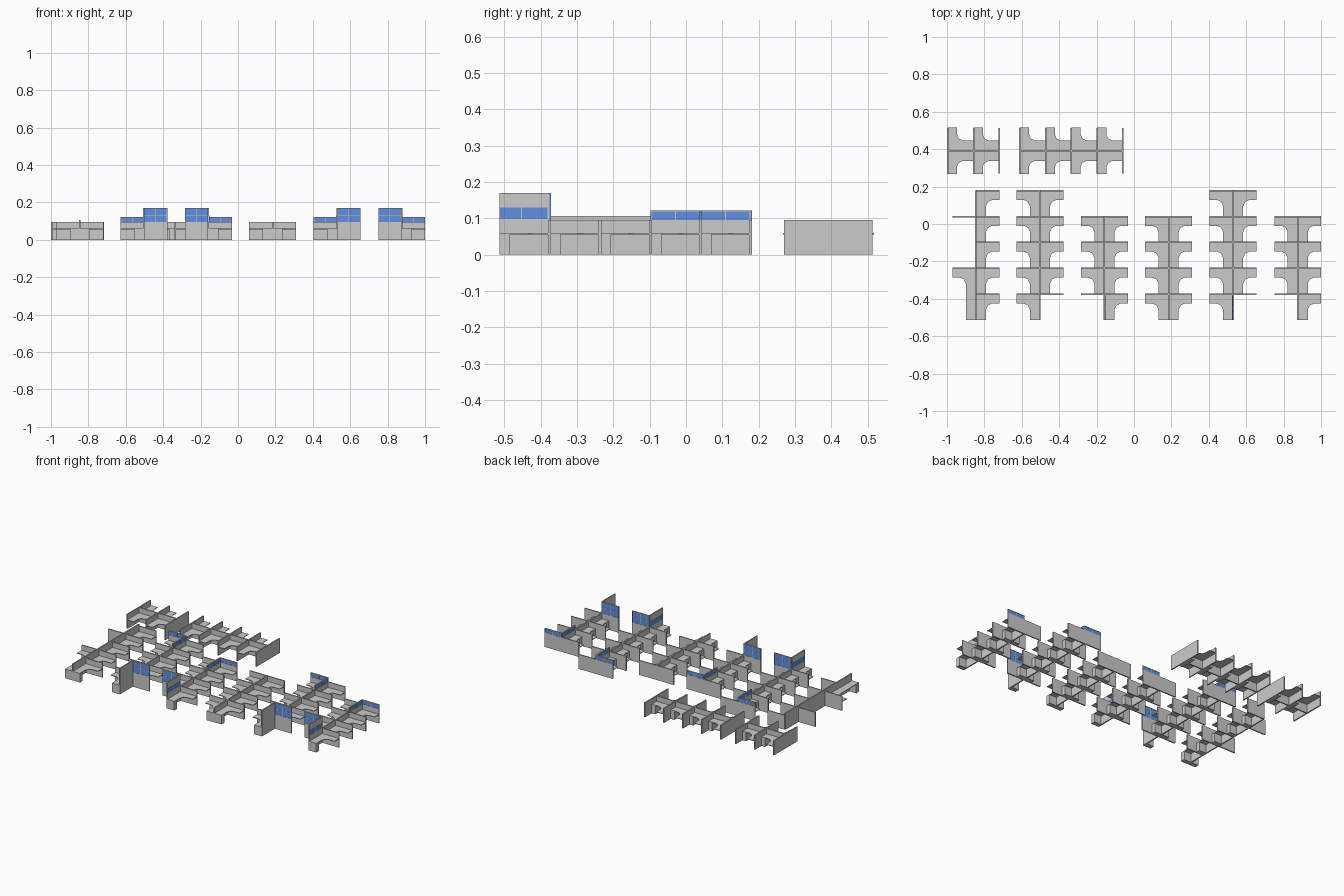
import bpy, bmesh
from mathutils import Matrix, Vector

if "Cube" in bpy.data.objects:
    bpy.data.objects.remove(bpy.data.objects["Cube"])

T = 0.008           # partition thickness
H = 0.095           # partition height
DESK = 0.06         # desk height
CELL, HALF = 0.138, 0.125
ROWS = [0.178, 0.04, -0.098, -0.237, -0.376]
END = -0.514

glass_mat = bpy.data.materials.new("blue_glass")
glass_mat.diffuse_color = (0.12, 0.28, 0.75, 1)
glass_mat.use_nodes = True
glass_mat.node_tree.nodes["Principled BSDF"].inputs["Base Color"].default_value = glass_mat.diffuse_color


def box(bm, x0, x1, y0, y1, z0, z1):
    m = Matrix.Translation(((x0 + x1) / 2, (y0 + y1) / 2, (z0 + z1) / 2))
    m = m @ Matrix.Diagonal((abs(x1 - x0), abs(y1 - y0), z1 - z0, 1))
    bmesh.ops.create_cube(bm, size=1, matrix=m)


def finish(name, bm, mat=None, matrix=None):
    if matrix:
        bm.transform(matrix)
    bmesh.ops.recalc_face_normals(bm, faces=bm.faces)
    me = bpy.data.meshes.new(name)
    bm.to_mesh(me)
    bm.free()
    ob = bpy.data.objects.new(name, me)
    bpy.context.collection.objects.link(ob)
    if mat:
        me.materials.append(mat)
    return ob


def desk(bm, x, y, side, length=CELL):
    """L-shaped worktop in the corner of spine x and partition y, with a pedestal."""
    pts = [(0, 0), (HALF, 0), (HALF, 0.05), (0.085, 0.05), (0.065, 0.059),
           (0.054, 0.082), (0.054, length), (0, length)]
    vs = [bm.verts.new((x + side * w, y - d, DESK)) for w, d in pts]
    face = bm.faces.new(vs)
    ext = bmesh.ops.extrude_face_region(bm, geom=[face])
    low = [g for g in ext["geom"] if isinstance(g, bmesh.types.BMVert)]
    bmesh.ops.translate(bm, verts=low, vec=(0, 0, -0.004))
    # pedestal under the open end of the return
    box(bm, x, x + side * 0.054, y - length, y - length + 0.03, 0, DESK - 0.004)


def window(name, p, q, top, rows=1):
    """Framed glass above a partition running from p to q."""
    p, q = Vector(p), Vector(q)
    along_x = abs(q.x - p.x) > abs(q.y - p.y)
    L = (q - p).length

    def piece(bm, a0, a1, z0, z1, t):
        box(bm, a0 * L, a1 * L, -t / 2, t / 2, z0, z1)

    ang = Matrix.Rotation((q - p).angle_signed(Vector((1, 0))), 4, 'Z')
    m = Matrix.Translation((p.x, p.y, 0)) @ ang
    bm = bmesh.new()
    piece(bm, 0, 1, H, top - 0.002, T * 0.7)
    finish(name + "_glass", bm, glass_mat, m)
    bm = bmesh.new()
    b = 0.0015 / L
    for a in (b, 0.5, 1 - b):
        piece(bm, a - b, a + b, H, top, T)
    for i in range(1, rows + 1):
        z = H + (top - H) * i / rows
        piece(bm, 0, 1, z - 0.003, z, T)
    finish(name + "_frame", bm, None, m)


def column(name, x, first, sides=(-1, 1), spine_h=H, skip=None):
    """Double row of workstations; skip = side left without a desk in the front bay."""
    walls, desks = bmesh.new(), bmesh.new()
    box(walls, x - T / 2, x + T / 2, END, ROWS[first], 0, spine_h)
    for y in ROWS[first:]:
        for s in sides:
            box(walls, x, x + s * HALF, y - T / 2, y + T / 2, 0, H)
            if not (y == ROWS[-1] and s == skip):
                desk(desks, x, y, s)
    if skip:
        # tall solid spine in the front bay
        box(walls, x - T / 2, x + T / 2, END, ROWS[-1], H, 0.17)
    finish(name + "_partitions", walls)
    finish(name + "_desks", desks)
    if skip:
        y = ROWS[-1]
        window(name + "_tall_window", (x, y), (x + skip * HALF, y), 0.17, 2)
        y = ROWS[first]
        window(name + "_end_window", (x, y), (x - skip * HALF, y), 0.122)
        window(name + "_spine_window", (x, y), (x, y - CELL), 0.122)
        # glass strip on the desk side of the tall spine
        strip = bmesh.new()
        xs = x - skip * T / 2
        for y0, y1 in ((-0.512, -0.455), (-0.452, -0.382)):
            box(strip, xs, xs - skip * 0.001, y0, y1, 0.098, 0.13)
        finish(name + "_spine_strip_glass", strip, glass_mat)


# main columns from left to right
column("column_1", -0.845, 0, sides=(1,), spine_h=0.107)
column("column_2", -0.503, 0, skip=1)
column("column_3", -0.158, 1, skip=-1)
column("column_4", 0.185, 1)
column("column_5", 0.53, 0, skip=1)
column("column_6", 0.875, 1, skip=-1)

# left side of the first column: one long desk and a loose divider
bm = bmesh.new()
for y in (ROWS[1], ROWS[3]):
    box(bm, -0.845 - HALF, -0.845, y - T / 2, y + T / 2, 0, H)
finish("side_partitions", bm)
bm = bmesh.new()
desk(bm, -0.845, ROWS[3], -1, 0.277)
finish("long_side_desk", bm)

# back rows, built as columns and turned a quarter
for name, x0, bays in (("back_row_short", -0.996, 2), ("back_row_long", -0.611, 4)):
    walls, desks = bmesh.new(), bmesh.new()
    box(walls, -T / 2, T / 2, -bays * CELL, 0, 0, H)
    for i in range(bays + 1):
        y = -i * CELL
        box(walls, -HALF + 0.003, HALF - 0.003, y - T / 2, y + T / 2, 0, H)
        if i < bays:
            for s in (-1, 1):
                desk(desks, 0, y, s)
    turn = Matrix.Translation((x0, 0.392, 0)) @ Matrix.Rotation(1.5707963, 4, 'Z')
    finish(name + "_partitions", walls, None, turn)
    finish(name + "_desks", desks, None, turn)
